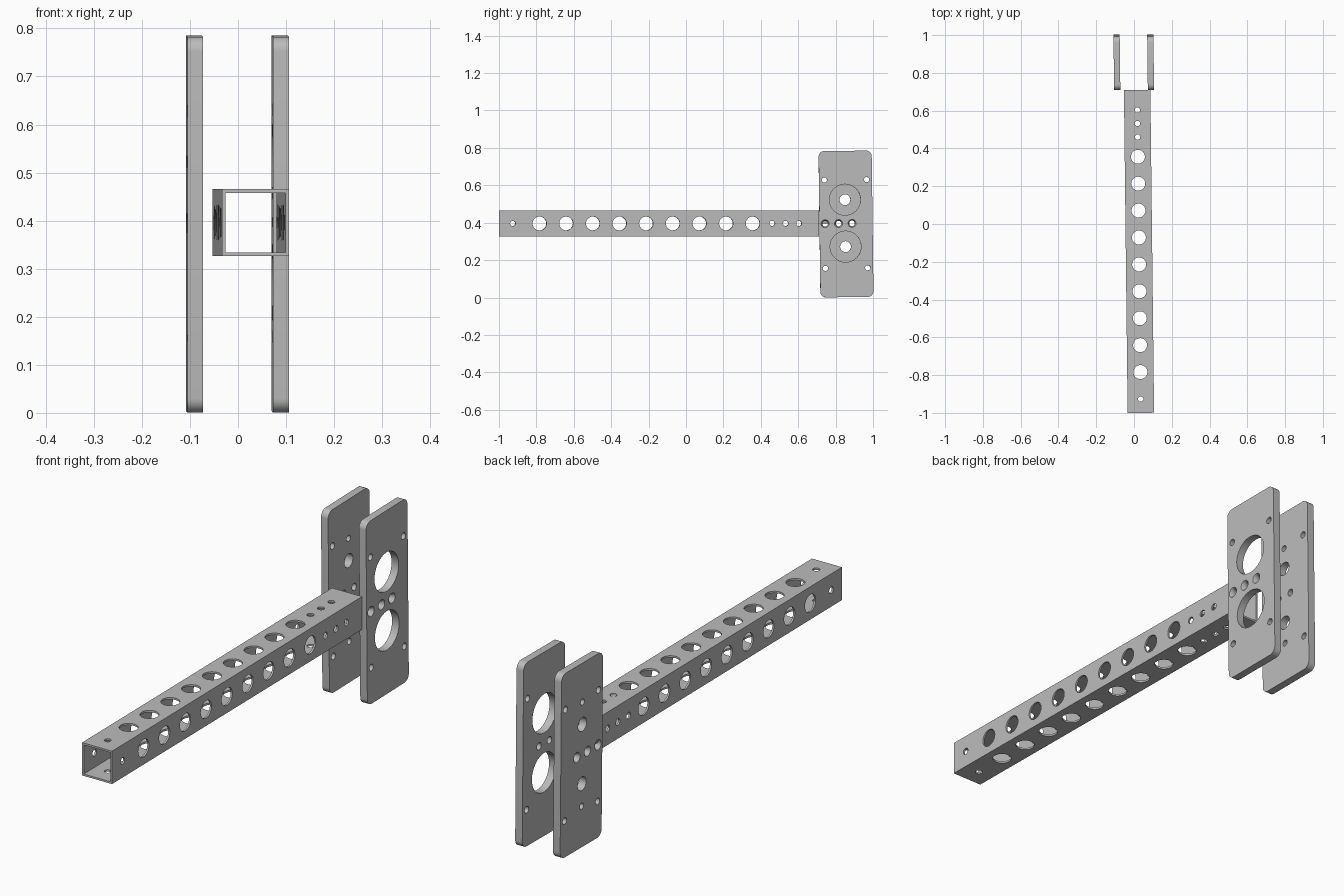
import bpy, bmesh
from math import pi, radians
from mathutils import Matrix, Vector

old = bpy.data.objects.get("Cube")
if old:
    bpy.data.objects.remove(old, do_unlink=True)

GREY = (0.5, 0.5, 0.5, 1)
metal = bpy.data.materials.new("plain grey")
metal.use_nodes = True
metal.diffuse_color = GREY
metal.node_tree.nodes["Principled BSDF"].inputs["Base Color"].default_value = GREY

ACROSS = Matrix.Rotation(pi / 2, 4, 'Y')
UPRIGHT = Matrix.Identity(4)


def add_object(name, bm):
    bmesh.ops.recalc_face_normals(bm, faces=bm.faces)
    mesh = bpy.data.meshes.new(name)
    bm.to_mesh(mesh)
    bm.free()
    mesh.materials.append(metal)
    obj = bpy.data.objects.new(name, mesh)
    bpy.context.collection.objects.link(obj)
    return obj


def add_box(bm, size):
    return bmesh.ops.create_cube(bm, size=1, matrix=Matrix.Diagonal((*size, 1)))["verts"]


def add_drill(bm, centre, r1, r2, depth, turn):
    bmesh.ops.create_cone(bm, cap_ends=True, segments=32, radius1=r1, radius2=r2,
                          depth=depth, matrix=Matrix.Translation(centre) @ turn)


def cut(obj, bm):
    """Subtract the drill shapes from an object and discard the helper."""
    cutter = add_object("drill_helper", bm)
    cutter.hide_render = True
    mod = obj.modifiers.new("holes", 'BOOLEAN')
    mod.object = cutter
    mod.operation = 'DIFFERENCE'
    mod.solver = 'EXACT'
    bpy.context.view_layer.objects.active = obj
    bpy.ops.object.modifier_apply(modifier=mod.name)
    bpy.data.objects.remove(cutter, do_unlink=True)


def finish(obj, location, rotation):
    obj.location = location
    obj.rotation_euler = rotation
    bpy.ops.object.select_all(action='DESELECT')
    obj.select_set(True)
    bpy.context.view_layer.objects.active = obj
    bpy.ops.object.shade_smooth_by_angle(angle=radians(30))


# Hollow square tube
LENGTH, WIDTH, WALL = 1.71, 0.14, 0.008
bm = bmesh.new()
add_box(bm, (WIDTH, LENGTH, WIDTH))
tube = add_object("square_tube", bm)
bore = bmesh.new()
add_box(bore, (WIDTH - 2 * WALL, LENGTH + 0.1, WIDTH - 2 * WALL))
cut(tube, bore)

# Rows of large and small holes drilled through both pairs of walls
row = [(-0.784 + 0.1425 * i, 0.037) for i in range(9)]
row += [(y, 0.014) for y in (-0.927, 0.46, 0.532, 0.603)]
for turn in (ACROSS, UPRIGHT):
    bm = bmesh.new()
    for y, r in row:
        add_drill(bm, (0, y + 0.145, 0), r, r, 0.3, turn)
    cut(tube, bm)
finish(tube, (0.0265, -0.145, 0.396), (0, 0, -0.0 + 0.0115))

# Pair of rounded side plates
THICK, DEPTH, HEIGHT = 0.033, 0.284, 0.782
MOTOR_Z = (0.13, -0.121)
for side, name, x in ((1, "left_plate", 0.088), (-1, "right_plate", -0.0905)):
    bm = bmesh.new()
    add_box(bm, (THICK, DEPTH, HEIGHT))
    corners = [e for e in bm.edges
               if abs((e.verts[0].co - e.verts[1].co).x) > THICK / 2]
    bmesh.ops.bevel(bm, geom=corners, offset=0.03, segments=8, profile=0.5,
                    affect='EDGES')
    plate = add_object(name, bm)

    # Corner holes, then large openings or shaft holes with small screws
    holes = [(y, z, 0.014) for y in (-0.113, 0.113) for z in (-0.236, 0.236)]
    for z in MOTOR_Z:
        if side > 0:
            holes.append((-0.004, z, 0.083))
        else:
            holes.append((-0.004, z, 0.029))
            holes.append((-0.004, z + (0.095 if z > 0 else -0.095), 0.013))
    bm = bmesh.new()
    for y, z, r in holes:
        add_drill(bm, (0, y, z), r, r, 0.1, ACROSS)
    cut(plate, bm)

    # Countersunk row of bolts, wide on the outer face
    through, sink = bmesh.new(), bmesh.new()
    for y in (-0.112, -0.04, 0.032):
        add_drill(through, (0, y, 0.003), 0.015, 0.015, 0.1, ACROSS)
        r1, r2 = (0.015, 0.028) if side > 0 else (0.028, 0.015)
        add_drill(sink, (side * THICK / 2, y, 0.003), r1, r2 , 0.026, ACROSS)
    cut(plate, through)
    cut(plate, sink)
    finish(plate, (x, 0.8555, 0.393), (0.013, 0, 0.0115))
